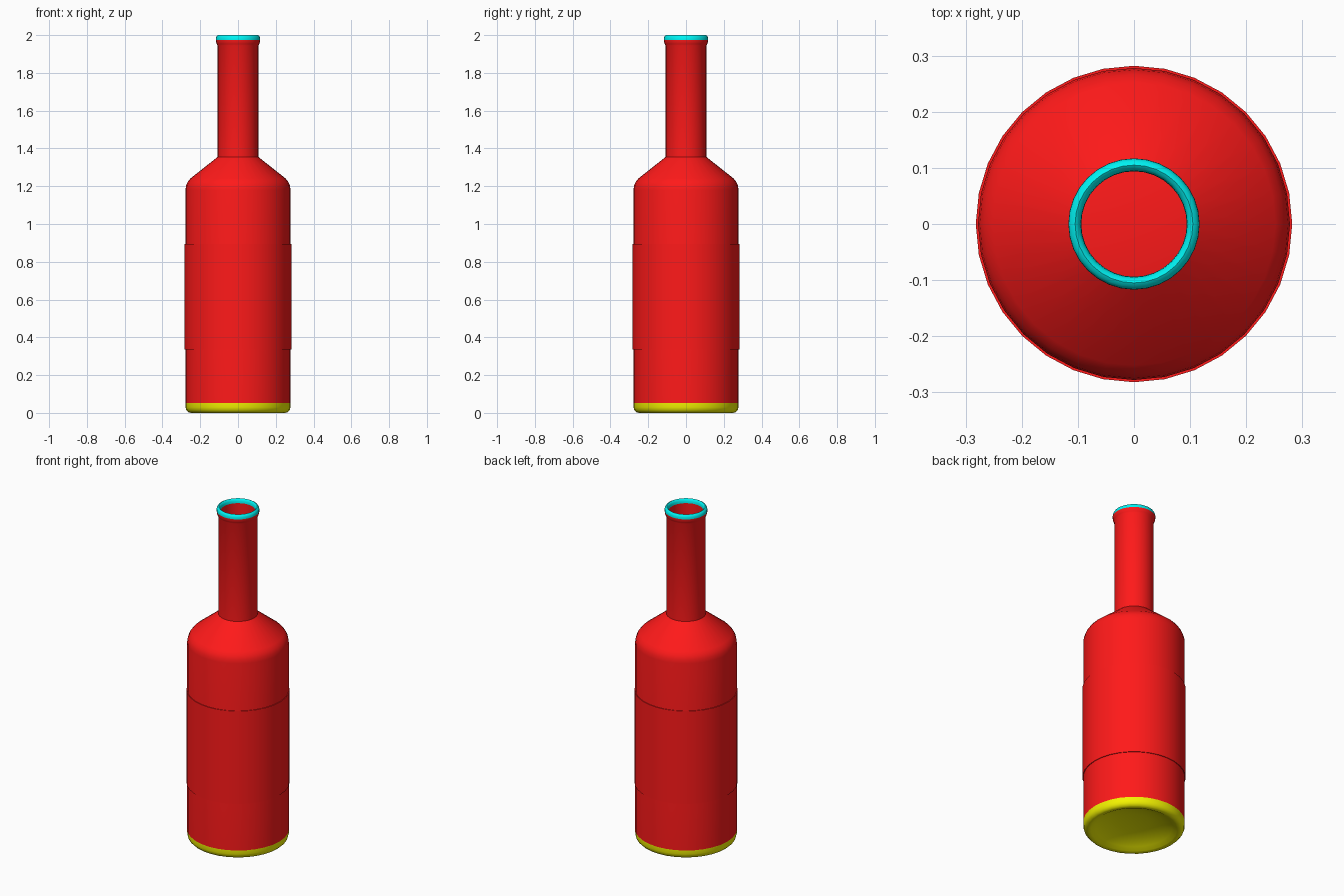
import bpy, bmesh
from math import sin, cos, tau, radians

if "Cube" in bpy.data.objects:
    bpy.data.objects.remove(bpy.data.objects["Cube"])

SIDES = 32


def material(name, color):
    m = bpy.data.materials.new(name)
    m.diffuse_color = color
    m.use_nodes = True
    m.node_tree.nodes["Principled BSDF"].inputs["Base Color"].default_value = m.diffuse_color
    return m


def lathe(name, profile, mat):
    """Spin (radius, height) points around z; the surface faces right of travel."""
    bm = bmesh.new()
    rings = []
    for r, z in profile:
        n = SIDES if r > 0 else 1
        rings.append([bm.verts.new((r * cos(tau * i / SIDES), r * sin(tau * i / SIDES), z))
                      for i in range(n)])
    for a, b in zip(rings, rings[1:]):
        for i in range(SIDES):
            j = (i + 1) % SIDES
            if len(a) == 1:
                bm.faces.new((a[0], b[j], b[i]))
            elif len(b) == 1:
                bm.faces.new((a[i], a[j], b[0]))
            else:
                bm.faces.new((a[i], a[j], b[j], b[i]))
    mesh = bpy.data.meshes.new(name)
    bm.to_mesh(mesh)
    bm.free()
    mesh.shade_smooth()
    mesh.set_sharp_from_angle(angle=radians(40))
    mesh.materials.append(mat)
    obj = bpy.data.objects.new(name, mesh)
    bpy.context.collection.objects.link(obj)
    return obj


red = material("red_glass", (1.0, 0.01, 0.01, 1))
yellow = material("yellow_base", (0.9, 0.9, 0.0, 1))
cyan = material("cyan_lip", (0.0, 0.9, 0.9, 1))

# Base with a shallow hollow underneath
lathe("base", [(0, 0.055), (0.09, 0.05), (0.16, 0.038), (0.21, 0.018), (0.235, 0.004),
               (0.25, 0.0), (0.264, 0.004), (0.274, 0.015), (0.278, 0.03), (0.278, 0.052)], yellow)

# Outer wall: body, shoulder, neck and collar
lathe("bottle_wall", [(0.278, 0.052), (0.278, 1.18), (0.275, 1.203), (0.267, 1.222),
                      (0.252, 1.241), (0.108, 1.355), (0.108, 1.945), (0.112, 1.953),
                      (0.116, 1.963), (0.117, 1.975)], red)

# Inner wall, running from the mouth down to the domed floor
lathe("inner_wall", [(0.094, 1.975), (0.094, 1.348), (0.240, 1.230), (0.258, 1.205),
                     (0.264, 1.18), (0.264, 0.06), (0.250, 0.03), (0.235, 0.025),
                     (0.21, 0.035), (0.16, 0.055), (0.09, 0.067), (0, 0.072)], red)

# Rounded lip at the mouth
lathe("lip", [(0.117, 1.975), (0.1165, 1.987), (0.112, 1.996), (0.105, 2.0),
              (0.099, 1.996), (0.095, 1.987), (0.094, 1.975)], cyan)

# Label band wrapped around the body
lathe("label", [(0.278, 0.335), (0.282, 0.335), (0.282, 0.895), (0.278, 0.895)], red)
